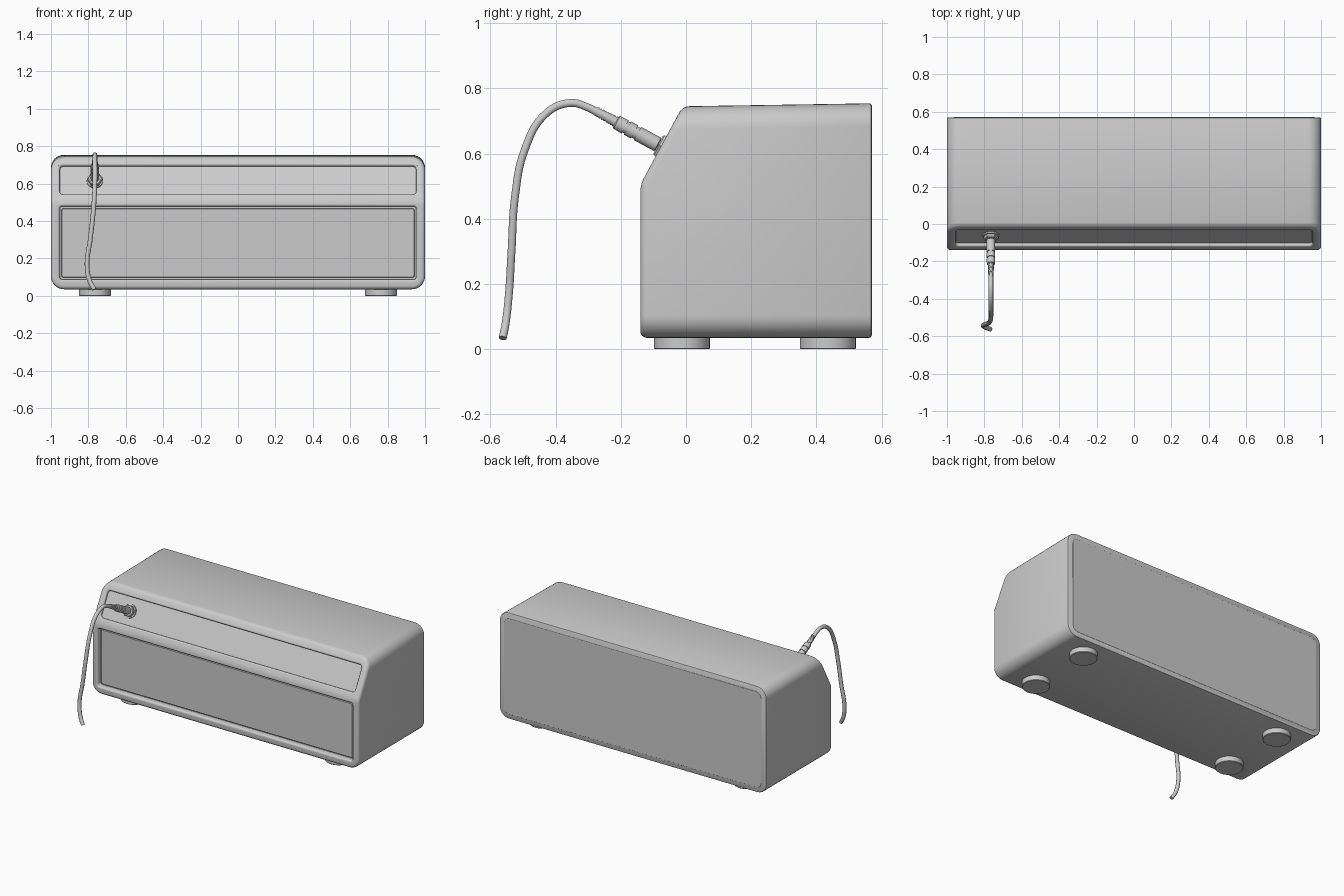
import bpy, bmesh, math
from mathutils import Vector

if "Cube" in bpy.data.objects:
    bpy.data.objects.remove(bpy.data.objects["Cube"])

X = Vector((1, 0, 0))
UP = Vector((0, 0, 1))
FRONT = Vector((0, -1, 0))
SLOPE_UP = Vector((0, 0.475, 0.88)).normalized()
SLOPE_N = Vector((0, -0.88, 0.475)).normalized()


def finish(name, bm, angle=35):
    bmesh.ops.recalc_face_normals(bm, faces=bm.faces)
    me = bpy.data.meshes.new(name)
    bm.to_mesh(me)
    bm.free()
    ob = bpy.data.objects.new(name, me)
    bpy.context.collection.objects.link(ob)
    smooth(ob, angle)
    return ob


def smooth(ob, angle=35):
    bpy.ops.object.select_all(action='DESELECT')
    bpy.context.view_layer.objects.active = ob
    ob.select_set(True)
    bpy.ops.object.shade_smooth_by_angle(angle=math.radians(angle))


def loft(rings):
    """Skin a list of point loops into a closed solid."""
    bm = bmesh.new()
    loops = [[bm.verts.new(p) for p in r] for r in rings]
    n = len(loops[0])
    for a, b in zip(loops, loops[1:]):
        for i in range(n):
            j = (i + 1) % n
            bm.faces.new((a[i], a[j], b[j], b[i]))
    bm.faces.new(loops[0][::-1])
    bm.faces.new(loops[-1])
    return bm


def rounded(o, v, n, d, w, h, r, seg=8):
    """Rounded rectangle, half sizes w and h, at distance d along n."""
    pts = []
    for k, (sx, sz) in enumerate(((1, 1), (-1, 1), (-1, -1), (1, -1))):
        for i in range(seg + 1):
            t = math.pi / 2 * (k + i / seg)
            pts.append(o + X * (sx * (w - r) + r * math.cos(t))
                       + v * (sz * (h - r) + r * math.sin(t)) + n * d)
    return pts


def panel(name, o, v, n, w, h, r, depth, edge=0.003):
    return finish(name, loft([rounded(o, v, n, -depth, w, h, r),
                              rounded(o, v, n, -edge, w, h, r),
                              rounded(o, v, n, 0, w - edge, h - edge, r)]))


def recess(body, o, v, n, w, h, r, depth, lip):
    """Cut a pocket whose mouth rolls outward."""
    rings = [rounded(o, v, n, -depth, w, h, r)]
    for i in range(6):
        t = math.pi / 2 * i / 5
        e = lip * (1 - math.cos(t))
        rings.append(rounded(o, v, n, -lip + lip * math.sin(t), w + e, h + e, r + e))
    e = lip
    rings.append(rounded(o, v, n, 0.05, w + e, h + e, r + e))
    cutter = finish("recess_cutter", loft(rings))
    cutter.hide_render = True
    m = body.modifiers.new("recess", 'BOOLEAN')
    m.operation, m.object, m.solver = 'DIFFERENCE', cutter, 'EXACT'
    bpy.context.view_layer.objects.active = body
    bpy.ops.object.modifier_apply(modifier=m.name)
    bpy.data.objects.remove(cutter)


def turned(name, o, axis, profile, sides=24):
    """Lathe (distance, radius) pairs about an axis."""
    q = UP.rotation_difference(axis)
    return finish(name, loft([[o + q @ Vector((r * math.cos(2 * math.pi * i / sides),
                                               r * math.sin(2 * math.pi * i / sides), d))
                               for i in range(sides)] for d, r in profile]))


# cabinet: rounded box with sloped upper front and gently rising top
mid = Vector((0, 0, 0.39))
bm = loft([rounded(mid, UP, FRONT, d, 1 - e, 0.355 - e, 0.07 - e)
           for d, e in ((-0.57, 0.008), (-0.567, 0.002), (-0.562, 0), (0.14, 0))])
cut = bmesh.ops.bisect_plane(bm, geom=bm.verts[:] + bm.edges[:] + bm.faces[:],
                             plane_co=(0, -0.14, 0.505), plane_no=SLOPE_N, clear_outer=True)
bmesh.ops.holes_fill(bm, edges=[e for e in bm.edges if e.is_boundary], sides=0)
bmesh.ops.recalc_face_normals(bm, faces=bm.faces)
front_faces = [f for f in bm.faces if f.normal.y < -0.5]
bmesh.ops.bevel(bm, geom=list({e for f in front_faces for e in f.edges}), offset=0.02,
                segments=4, profile=0.5, affect='EDGES', clamp_overlap=False)
for v in bm.verts:
    if v.co.z > 0.6:
        v.co.z += 0.009 * max(v.co.y, 0) / 0.57
body = finish("cabinet", bm)

# recesses for grille and control panel
grille_mid = Vector((0, -0.14, 0.2825))
slope_mid = Vector((0, -0.14 + (0.6225 - 0.505) * 0.54, 0.6225))
recess(body, grille_mid, UP, FRONT, 0.953, 0.195, 0.015, 0.035, 0.012)
recess(body, slope_mid, SLOPE_UP, SLOPE_N, 0.953, 0.087, 0.02, 0.018, 0.01)
smooth(body)

# grille and back panel
panel("grille", grille_mid - FRONT * 0.02, UP, FRONT, 0.943, 0.185, 0.01, 0.03)
panel("back_panel", Vector((0, 0.571, 0.393)), UP, -FRONT, 0.965, 0.325, 0.04, 0.01, 0.001)

# feet
for sx in (-0.765, 0.765):
    for y in (-0.0125, 0.435):
        turned("foot", Vector((sx, y, 0)), UP,
               [(0, 0.083), (0.003, 0.086), (0.045, 0.086)], 32)

# jack socket: washer and hex nut
jack = slope_mid + Vector((-0.765, 0, 0)) - SLOPE_N * 0.018
turned("jack_washer", jack, SLOPE_N, [(-0.005, 0.044), (0.008, 0.044), (0.01, 0.041)])
turned("jack_nut", jack, SLOPE_N, [(0, 0.04), (0.024, 0.04), (0.028, 0.035)], 6)

# plug with grooved barrel and strain relief
turned("plug", jack, SLOPE_N,
       [(0.02, 0.016), (0.028, 0.02), (0.03, 0.023), (0.10, 0.023), (0.10, 0.019),
        (0.11, 0.019), (0.11, 0.023), (0.135, 0.023), (0.135, 0.019), (0.143, 0.019),
        (0.143, 0.023), (0.172, 0.022), (0.175, 0.019)])
turned("strain_relief", jack, SLOPE_N, [(0.17, 0.017)]
       + [(0.175 + i * 0.008 + k, 0.0165 - i * 0.0003 - c) for i in range(9)
          for k, c in ((0, 0), (0.005, 0), (0.005, 0.002), (0.008, 0.002))], 20)

# hanging cable
path = [(-0.765, -0.26, 0.719), (-0.765, -0.30, 0.741), (-0.765, -0.355, 0.755),
        (-0.765, -0.43, 0.722), (-0.765, -0.495, 0.61), (-0.772, -0.524, 0.47),
        (-0.79, -0.535, 0.30), (-0.807, -0.543, 0.17), (-0.793, -0.553, 0.08),
        (-0.768, -0.562, 0.034)]
cu = bpy.data.curves.new("cable", 'CURVE')
cu.dimensions = '3D'
cu.bevel_depth, cu.bevel_resolution, cu.use_fill_caps = 0.0125, 3, True
s = cu.splines.new('BEZIER')
s.bezier_points.add(len(path) - 1)
s.resolution_u = 8
for p, co in zip(s.bezier_points, path):
    p.co = co
    p.handle_left_type = p.handle_right_type = 'AUTO'
bpy.context.collection.objects.link(bpy.data.objects.new("cable", cu))
